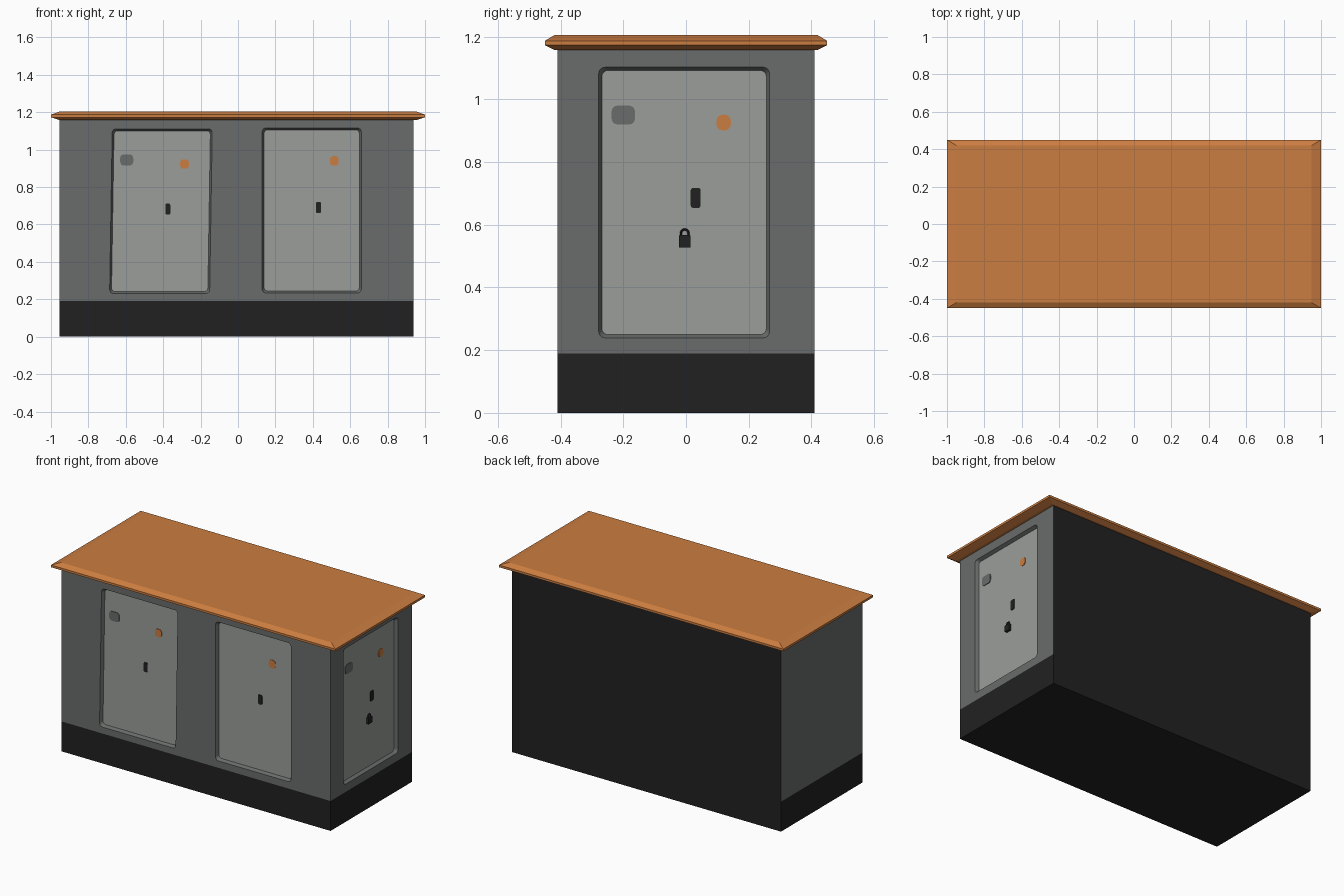
import bpy, bmesh, math
from mathutils import Vector

if "Cube" in bpy.data.objects:
    bpy.data.objects.remove(bpy.data.objects["Cube"])


def material(name, rgb):
    m = bpy.data.materials.new(name)
    m.diffuse_color = (*rgb, 1)
    m.use_nodes = True
    m.node_tree.nodes["Principled BSDF"].inputs["Base Color"].default_value = m.diffuse_color
    return m


ORANGE = material("orange", (0.60, 0.205, 0.052))
GREY = material("mid grey", (0.143, 0.150, 0.148))
PALE = material("pale grey", (0.32, 0.34, 0.32))
BLACK = material("near black", (0.0155, 0.0155, 0.0155))

X0, X1, Y = -0.955, 0.938, 0.41
BASE_H, BODY_TOP, DEPTH = 0.19, 1.165, 0.02


def front(u, v, d):
    return (u, -Y - d, v)


def right(u, v, d):
    return (X1 + d, u, v)


def loft(name, rings, mats):
    """Closed solid through a list of equal-length point rings."""
    bm = bmesh.new()
    loops = [[bm.verts.new(p) for p in ring] for ring in rings]
    n = len(loops[0])
    for a, b in zip(loops, loops[1:]):
        for i in range(n):
            j = (i + 1) % n
            bm.faces.new((a[i], a[j], b[j], b[i]))
    bm.faces.new(loops[0][::-1])
    bm.faces.new(loops[-1])
    bmesh.ops.recalc_face_normals(bm, faces=bm.faces)
    me = bpy.data.meshes.new(name)
    bm.to_mesh(me)
    bm.free()
    for m in mats:
        me.materials.append(m)
    ob = bpy.data.objects.new(name, me)
    bpy.context.collection.objects.link(ob)
    return ob


def rect(x0, x1, y0, y1, z):
    return [(x0, y0, z), (x1, y0, z), (x1, y1, z), (x0, y1, z)]


def rounded(cu, cv, w, h, r, seg=4):
    """Rounded rectangle outline in face coordinates."""
    pts = []
    for k, (su, sv) in enumerate(((1, 1), (-1, 1), (-1, -1), (1, -1))):
        for i in range(seg + 1):
            a = math.radians(90 * k + 90 * i / seg)
            pts.append((cu + su * (w / 2 - r) + r * math.cos(a),
                        cv + sv * (h / 2 - r) + r * math.sin(a)))
    return pts


def plate(name, face, cu, cv, w, h, r, mat, d0=-DEPTH - 0.002, d1=-DEPTH + 0.004):
    out = rounded(cu, cv, w, h, r)
    return loft(name, [[face(u, v, d) for u, v in out] for d in (d0, d1)], [mat])


# plinth and cabinet body
loft("plinth", [rect(X0, X1, -Y, Y, 0), rect(X0, X1, -Y, Y, BASE_H)], [BLACK])
body = loft("cabinet_body",
            [rect(X0, X1, -Y, Y, BASE_H), rect(X0, X1, -Y, Y, BODY_TOP)],
            [GREY, PALE, BLACK])

# door recesses with sloping rims: face, centre, size, lean
doors = [
    (front, -0.412, 0.671, 0.535, 0.88, 0.014),
    (front, 0.394, 0.675, 0.53, 0.882, 0.0),
    (right, -0.006, 0.671, 0.545, 0.863, 0.0),
]
for face, cu, cv, w, h, lean in doors:
    rings = []
    for d, grow in ((DEPTH, 0.02), (-DEPTH, -0.02)):
        rings.append([face(u + lean * (v - cv) / h, v, d)
                      for u, v in rounded(cu, cv, w + grow, h + grow, 0.02)])
    cutter = loft("door_cutter", rings, [GREY])
    cutter.hide_render = True
    mod = body.modifiers.new("recess", 'BOOLEAN')
    mod.operation, mod.solver, mod.object = 'DIFFERENCE', 'EXACT', cutter
    bpy.context.view_layer.objects.active = body
    bpy.ops.object.modifier_apply(modifier=mod.name)
    bpy.data.objects.remove(cutter)

# door panels are the recess floors, the back wall is black
for p in body.data.polygons:
    c, n = p.center, p.normal
    p.material_index = 0
    if n.y > 0.9 and c.y > Y - 0.005:
        p.material_index = 2
    elif n.y < -0.9 and abs(c.y + Y - DEPTH) < 0.003:
        p.material_index = 1
    elif n.x > 0.9 and abs(c.x - X1 + DEPTH) < 0.003:
        p.material_index = 1

# orange lid with a chamfered edge all round
loft("lid", [rect(-hx, hx, -hy, hy, z) for hx, hy, z in
             ((0.955, 0.42, 1.158), (1.0, 0.45, 1.173),
              (1.0, 0.45, 1.187), (0.95, 0.42, 1.205))], [ORANGE])

# door details
plate("left_door_badge", front, -0.595, 0.945, 0.07, 0.06, 0.02, GREY)
plate("left_door_sticker", front, -0.286, 0.923, 0.046, 0.05, 0.016, ORANGE)
plate("left_door_handle", front, -0.375, 0.682, 0.026, 0.06, 0.008, BLACK)
plate("middle_door_sticker", front, 0.515, 0.94, 0.046, 0.05, 0.016, ORANGE)
plate("middle_door_handle", front, 0.43, 0.691, 0.028, 0.06, 0.008, BLACK)
plate("side_door_badge", right, -0.2, 0.95, 0.074, 0.06, 0.018, GREY)
plate("side_door_sticker", right, 0.12, 0.926, 0.046, 0.05, 0.02, ORANGE)
plate("side_door_handle", right, 0.031, 0.686, 0.032, 0.064, 0.008, BLACK)

# padlock: block and bent shackle
plate("padlock_body", right, -0.004, 0.547, 0.038, 0.04, 0.003, BLACK,
      -DEPTH - 0.002, -DEPTH + 0.016)
path = [Vector((X1 - DEPTH + 0.007, -0.004 + 0.012 * math.cos(a), 0.573 + 0.012 * math.sin(a)))
        for a in (math.pi * i / 8 for i in range(9))]
path = [path[0] - Vector((0, 0, 0.012))] + path + [path[-1] - Vector((0, 0, 0.012))]
rings = []
for i, p in enumerate(path):
    t = (path[min(i + 1, len(path) - 1)] - path[max(i - 1, 0)]).normalized()
    side = t.cross(Vector((1, 0, 0)))
    rings.append([p + 0.0035 * (math.cos(a) * side + math.sin(a) * Vector((1, 0, 0)))
                  for a in (math.tau * k / 6 for k in range(6))])
loft("padlock_shackle", rings, [BLACK])
